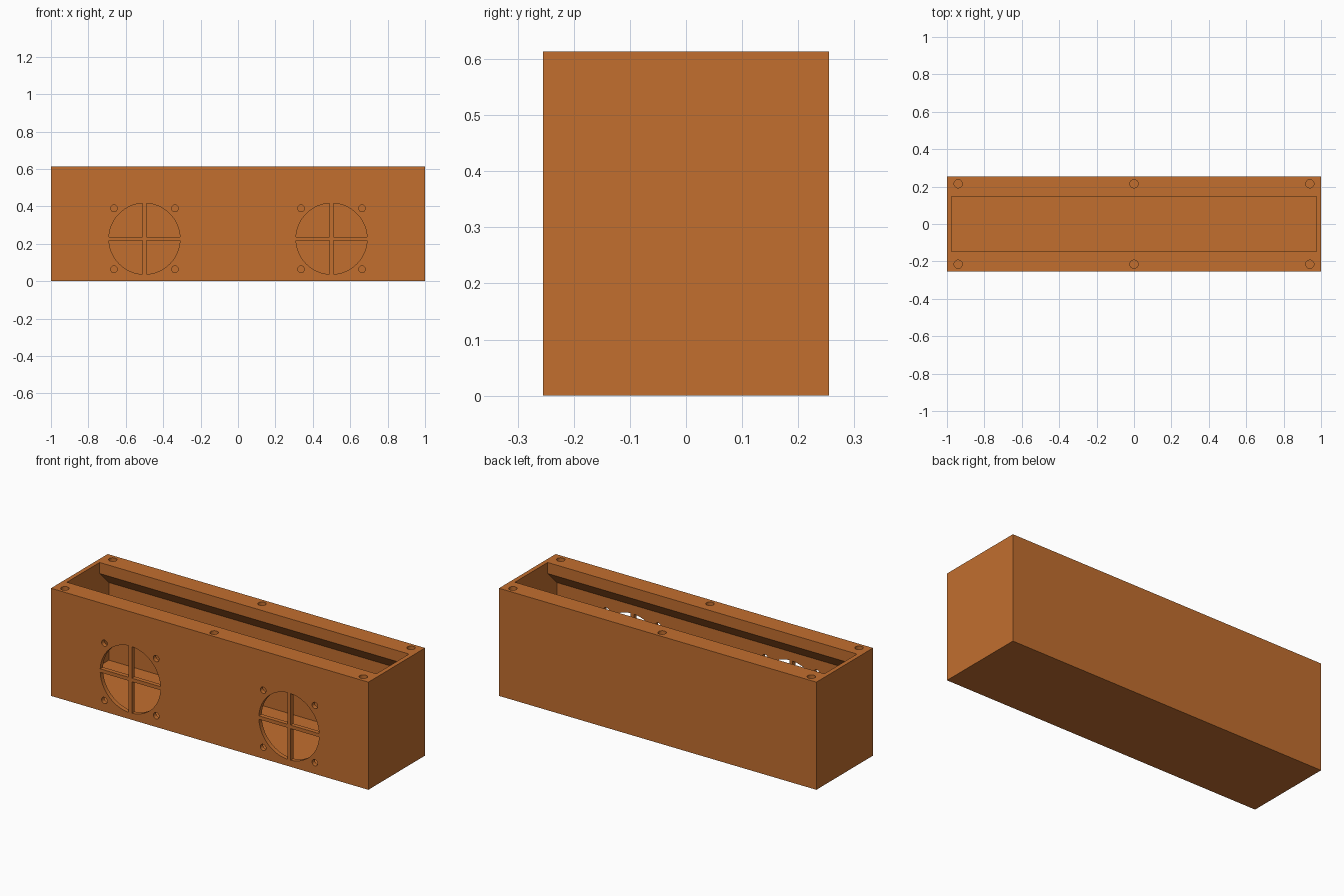
import bpy, bmesh
from math import radians, cos, sin, asin, tau, pi
from mathutils import Vector

if "Cube" in bpy.data.objects:
    bpy.data.objects.remove(bpy.data.objects["Cube"])

LENGTH, DEPTH, HEIGHT, WALL = 2.0, 0.51, 0.613, 0.025
LIP_Y, LIP_H = 0.147, 0.063          # half width of the opening, lip thickness
VENT_X, VENT_Z, VENT_R, BAR = 0.5, 0.227, 0.19, 0.01
VENT_SCREW, TOP_SCREW_DEPTH = 0.163, 0.08

orange = bpy.data.materials.new("burnt orange")
orange.use_nodes = True
colour = (0.54, 0.158, 0.028, 1)
orange.diffuse_color = colour
orange.node_tree.nodes["Principled BSDF"].inputs["Base Color"].default_value = colour


def prism(bm, points, offset):
    """Extrude a planar outline of 3D points along an offset."""
    face = bm.faces.new([bm.verts.new(p) for p in points])
    new = bmesh.ops.extrude_face_region(bm, geom=[face], use_keep_orig=True)
    moved = [v for v in new["geom"] if isinstance(v, bmesh.types.BMVert)]
    bmesh.ops.translate(bm, verts=moved, vec=Vector(offset))


def finish(bm, name):
    bmesh.ops.recalc_face_normals(bm, faces=bm.faces)
    mesh = bpy.data.meshes.new(name)
    bm.to_mesh(mesh)
    bm.free()
    mesh.materials.append(orange)
    obj = bpy.data.objects.new(name, mesh)
    bpy.context.collection.objects.link(obj)
    return obj


def circle(r, count=32):
    return [(r * cos(tau * i / count), r * sin(tau * i / count)) for i in range(count)]


def carve(target, bm, name):
    """Cut a shape out of the target and discard the cutter."""
    cutter = finish(bm, name)
    cutter.hide_render = True
    mod = target.modifiers.new(name, "BOOLEAN")
    mod.operation, mod.solver, mod.object = "DIFFERENCE", "EXACT", cutter
    bpy.context.view_layer.objects.active = target
    bpy.ops.object.modifier_apply(modifier=name)
    bpy.data.objects.remove(cutter)


# Outer box
bm = bmesh.new()
x, y = LENGTH / 2, DEPTH / 2
prism(bm, [(-x, -y, 0), (x, -y, 0), (x, y, 0), (-x, y, 0)], (0, 0, HEIGHT))
box = finish(bm, "enclosure_box")

# Cavity with thick, chamfered lips along both long sides
bm = bmesh.new()
inner_x, inner_y = x - WALL, y - WALL
lip_z = HEIGHT - LIP_H
half = [(inner_y, WALL), (inner_y, lip_z - (inner_y - LIP_Y)),
        (LIP_Y, lip_z), (LIP_Y, HEIGHT + 0.1)]
outline = half + [(-a, b) for a, b in reversed(half)]
prism(bm, [(-inner_x, a, b) for a, b in outline], (2 * inner_x, 0, 0))
carve(box, bm, "cavity")

# Round vents in four quarters, with corner screw holes
bm = bmesh.new()
start = asin(BAR / VENT_R)
arc = [start + (pi / 2 - 2 * start) * i / 20 for i in range(21)]
quarter = [(BAR, BAR)] + [(VENT_R * cos(t), VENT_R * sin(t)) for t in arc]
through = (0, 0.1, 0)
for cx in (-VENT_X, VENT_X):
    for sx in (-1, 1):
        for sz in (-1, 1):
            prism(bm, [(cx + sx * u, -y - 0.05, VENT_Z + sz * v) for u, v in quarter], through)
            hx, hz = cx + sx * VENT_SCREW, VENT_Z + sz * VENT_SCREW
            prism(bm, [(hx + u, -y - 0.05, hz + v) for u, v in circle(0.018)], through)
carve(box, bm, "vents")

# Blind screw holes in the top lips
bm = bmesh.new()
for hx in (-0.94, 0, 0.94):
    for hy in (-0.215, 0.215):
        prism(bm, [(hx + u, hy + v, HEIGHT - TOP_SCREW_DEPTH) for u, v in circle(0.022)],
              (0, 0, TOP_SCREW_DEPTH + 0.05))
carve(box, bm, "lid_screws")

# Smooth hole walls, sharp box edges
bpy.ops.object.select_all(action="DESELECT")
box.select_set(True)
bpy.context.view_layer.objects.active = box
bpy.ops.object.shade_smooth_by_angle(angle=radians(30))
